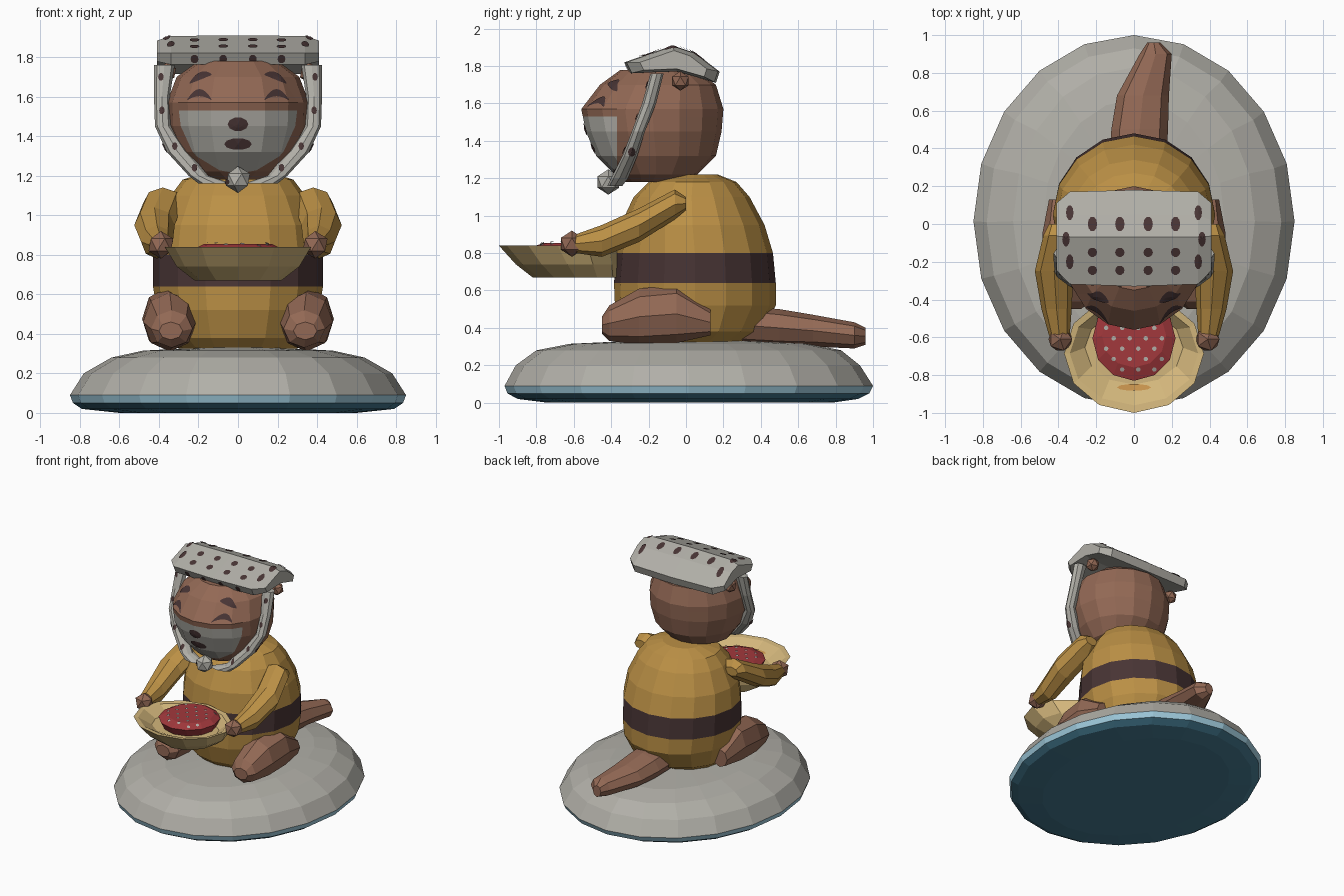
import bpy, bmesh, math
from mathutils import Vector
from mathutils.bvhtree import BVHTree

cube = bpy.data.objects.get("Cube")
if cube:
    bpy.data.objects.remove(cube, do_unlink=True)


def material(name, *rgb):
    m = bpy.data.materials.new(name)
    m.use_nodes = True
    m.diffuse_color = (*rgb, 1)
    m.node_tree.nodes["Principled BSDF"].inputs["Base Color"].default_value = (*rgb, 1)
    return m


GREY = material("warm grey", .44, .43, .39)
GOLD = material("mustard yellow", .5, .28, .06)
BROWN = material("fur brown", .29, .14, .09)
DARK = material("dark brown", .065, .035, .035)
RED = material("red", .36, .04, .045)
TAN = material("tan", .65, .47, .2)
PALE = material("pale blue", .36, .62, .75)
BLUE = material("deep blue", .06, .2, .29)
ORANGE = material("orange", .55, .28, .07)


def finish(name, bm, mats, paint=None, cuts=()):
    """Clean the mesh, cut colour borders, colour its faces by rule and link it."""
    bmesh.ops.remove_doubles(bm, verts=bm.verts, dist=.0005)
    for co, no in cuts:
        bmesh.ops.bisect_plane(bm, geom=bm.verts[:] + bm.edges[:] + bm.faces[:],
                               plane_co=co, plane_no=no)
    bmesh.ops.recalc_face_normals(bm, faces=bm.faces)
    if paint:
        for f in bm.faces:
            f.material_index = paint(f.calc_center_median())
    me = bpy.data.meshes.new(name)
    bm.to_mesh(me)
    bm.free()
    for m in mats:
        me.materials.append(m)
    ob = bpy.data.objects.new(name, me)
    bpy.context.collection.objects.link(ob)
    return ob


def bridge(bm, rows, closed):
    rows = [[bm.verts.new(p) for p in row] for row in rows]
    n = len(rows[0])
    for a, b in zip(rows, rows[1:]):
        for i in range(n if closed else n - 1):
            j = (i + 1) % n
            bm.faces.new((a[i], a[j], b[j], b[i]))
    return rows


def loft(name, mats, axis, sections, n=8, s=1, **kw):
    """Skin elliptical sections (position, u0, u1, v0, v1) along y or z; s mirrors x."""
    rows = []
    for p, u0, u1, v0, v1 in sections:
        row = []
        for i in range(n):
            a = math.tau * i / n
            u = s * ((u0 + u1) / 2 + (u1 - u0) / 2 * math.cos(a))
            v = (v0 + v1) / 2 + (v1 - v0) / 2 * math.sin(a)
            row.append((u, v, p) if axis == "z" else (u, p, v))
        rows.append(row)
    bm = bmesh.new()
    rows = bridge(bm, rows, True)
    bm.faces.new(rows[0])
    bm.faces.new(rows[-1])
    return finish(name, bm, mats, **kw)


def turned(name, mats, rings, n=16, **kw):
    """Upright loft, symmetric in x, from rings (z, half width, front y, back y)."""
    return loft(name, mats, "z", [(z, -r, r, f, b) for z, r, f, b in rings], n, **kw)


def ball(name, mat, centre, r):
    bm = bmesh.new()
    bmesh.ops.create_icosphere(bm, subdivisions=1, radius=r)
    bmesh.ops.translate(bm, verts=bm.verts, vec=centre)
    return finish(name, bm, [mat])


def spot(u, v, ru, rv):
    return [[(u + k * ru * math.cos(math.tau * i / 10), v + k * rv * math.sin(math.tau * i / 10))
             for i in range(11)] for k in (0, .5, 1)]


def stroke(u, v, w, rise, tilt, thick):
    ts = [i / 4 - 1 for i in range(9)]
    return [[(u + w * t, v + rise * (1 - t * t) + tilt * t + k * thick * (1.2 - t * t))
             for t in ts] for k in (-.5, 0, .5)]


VIEWS = {"front": lambda u, v: ((u, -3, v), (0, 1, 0)),
         "top": lambda u, v: ((u, v, 3), (0, 0, -1)),
         "left": lambda u, v: ((3, u, v), (-1, 0, 0)),
         "right": lambda u, v: ((-3, u, v), (1, 0, 0))}


def marks(name, mat, target, side, grids):
    """Thin plates laid on the target's surface from one side."""
    me = target.data
    tree = BVHTree.FromPolygons([v.co for v in me.vertices], [p.vertices[:] for p in me.polygons])
    bm = bmesh.new()
    for grid in grids:
        rows = []
        for row in grid:
            hits = [(tree.ray_cast(*map(Vector, VIEWS[side](*p))), p) for p in row]
            rows.append([h[0] - Vector(VIEWS[side](*p)[1]) * .007 for h, p in hits if h[0]])
        if all(len(r) == len(grid[0]) for r in rows):
            bridge(bm, rows, False)
    return finish(name, bm, [mat])


# Rock with a wet blue rim
turned("rock", [GREY, PALE, BLUE],
       [(0, .6, -.74, .78), (.02, .79, -.9, .92), (.05, .835, -.955, .98), (.09, .85, -.97, 1),
        (.2, .78, -.91, .93), (.28, .64, -.8, .83), (.315, .48, -.62, .66), (.33, .2, -.3, .35)],
       20, paint=lambda c: 2 if c.z < .05 else 1 if c.z < .09 else 0)

# Body with a belt
turned("body", [GOLD, DARK],
       [(.31, .28, -.25, .27), (.38, .36, -.33, .4), (.52, .41, -.38, .48), (.64, .43, -.385, .48),
        (.8, .43, -.37, .465), (.95, .41, -.35, .42), (1.1, .34, -.28, .34),
        (1.18, .28, -.2, .27), (1.22, .15, -.08, .17)],
       paint=lambda c: int(.64 < c.z < .8))

# Tail
loft("tail", [BROWN], "y",
     [(.3, -.13, .17, .31, .52), (.5, -.12, .18, .3, .5), (.68, -.09, .185, .3, .47),
      (.9, .03, .2, .29, .43), (.96, .07, .14, .31, .4)])

# Head with a grey muzzle
head = turned("head", [BROWN, GREY],
              [(1.18, .15, -.33, -.03), (1.22, .24, -.38, .06), (1.32, .31, -.48, .16),
               (1.45, .355, -.535, .19), (1.57, .36, -.56, .2), (1.7, .31, -.46, .16),
               (1.78, .2, -.35, .05)],
              cuts=[((0, 0, 1.53), (0, 0, 1)), ((0, -.37, 0), (0, 1, 0))],
              paint=lambda c: int(c.z < 1.53 and c.y < -.37))
face = [spot(0, 1.46, .052, .035), spot(0, 1.36, .07, .03)]
for s in (1, -1):
    face += [stroke(s * .195, 1.585, .06, .035, 0, .03),
             stroke(s * .19, 1.69, .055, .015, -s * .022, .032)]
marks("face_marks", DARK, head, "front", face)

# Head cloth: a folded slab with tapered ends
profile = [(-.33, 1.82), (-.07, 1.91), (.05, 1.87), (.18, 1.77), (.16, 1.71), (-.05, 1.77), (-.3, 1.76)]
bm = bmesh.new()
ends = bridge(bm, [[(x, -.05 + k * (y + .05), 1.82 + k * (z - 1.82)) for y, z in profile]
                   for x, k in ((-.41, .7), (-.34, .96), (0, 1), (.34, .96), (.41, .7))], True)
bm.faces.new(ends[0])
bm.faces.new(ends[-1])
cloth = finish("head_cloth", bm, [GREY])
columns = (-.22, -.075, .075, .22)
marks("cloth_top_spots", DARK, cloth, "top",
      [spot(x, y, .025, r) for x in columns for y, r in ((0, .04), (-.15, .025), (-.245, .025))]
      + [spot(s * x, y, .02, .04) for s in (1, -1) for x, y in ((.34, .06), (.36, -.08), (.34, -.2))])
marks("cloth_front_spots", DARK, cloth, "front", [spot(x, 1.79, .02, .022) for x in columns])
knot = ball("chin_knot", GREY, (0, -.415, 1.18), .068)
marks("knot_spot", DARK, knot, "right", [spot(-.43, 1.17, .025, .015)])

# Paired parts
for s, side in ((1, "left"), (-1, "right")):
    strap = loft(side + "_cloth_strap", [GREY], "z",
                 [(1.16, .03, .2, -.42, -.34), (1.2, .15, .25, -.4, -.31), (1.32, .25, .36, -.34, -.26),
                  (1.45, .34, .42, -.29, -.22), (1.6, .345, .425, -.235, -.16),
                  (1.76, .32, .425, -.19, -.12)], s=s)
    marks(side + "_strap_band", DARK, strap, side, [spot(-.29, 1.34, .02, .025)])
    marks(side + "_strap_spots", DARK, strap, "front",
          [spot(s * x, z, .014, .02) for x, z in ((.39, 1.7), (.385, 1.53), (.32, 1.35), (.22, 1.24))])
    ball(side + "_ear", BROWN, (s * .36, -.03, 1.72), .052)
    loft(side + "_arm", [GOLD], "y",
         [(0, .34, .45, 1.03, 1.1), (-.06, .28, .48, .98, 1.14), (-.25, .32, .525, .86, 1.04),
          (-.45, .33, .49, .78, .95), (-.59, .34, .45, .8, .9)], s=s)
    ball(side + "_hand", BROWN, (s * .39, -.61, .85), .07)
    loft(side + "_foot", [BROWN], "y",
         [(-.45, .28, .4, .37, .46), (-.41, .23, .44, .33, .52), (-.25, .21, .48, .31, .61),
          (-.05, .25, .485, .32, .63), (.13, .32, .45, .36, .5)], s=s)

# Bowl and food
bowl = turned("bowl", [TAN],
              [(.67, .22, -.82, -.36), (.74, .31, -.91, -.36), (.84, .37, -1, -.37),
               (.835, .34, -.96, -.41), (.77, .26, -.85, -.46)], 12)
marks("sauce", ORANGE, bowl, "top", [spot(0, -.865, .09, .018)])
food = turned("food", [RED],
              [(.74, .18, -.78, -.42), (.83, .22, -.83, -.38), (.855, .17, -.76, -.42)], 12)
marks("food_specks", GREY, food, "top",
      [spot((i - 1.5) * .085 + (j % 2) * .04 - .02, -.77 + j * .055, .012, .012)
       for i in range(4) for j in range(6)])
